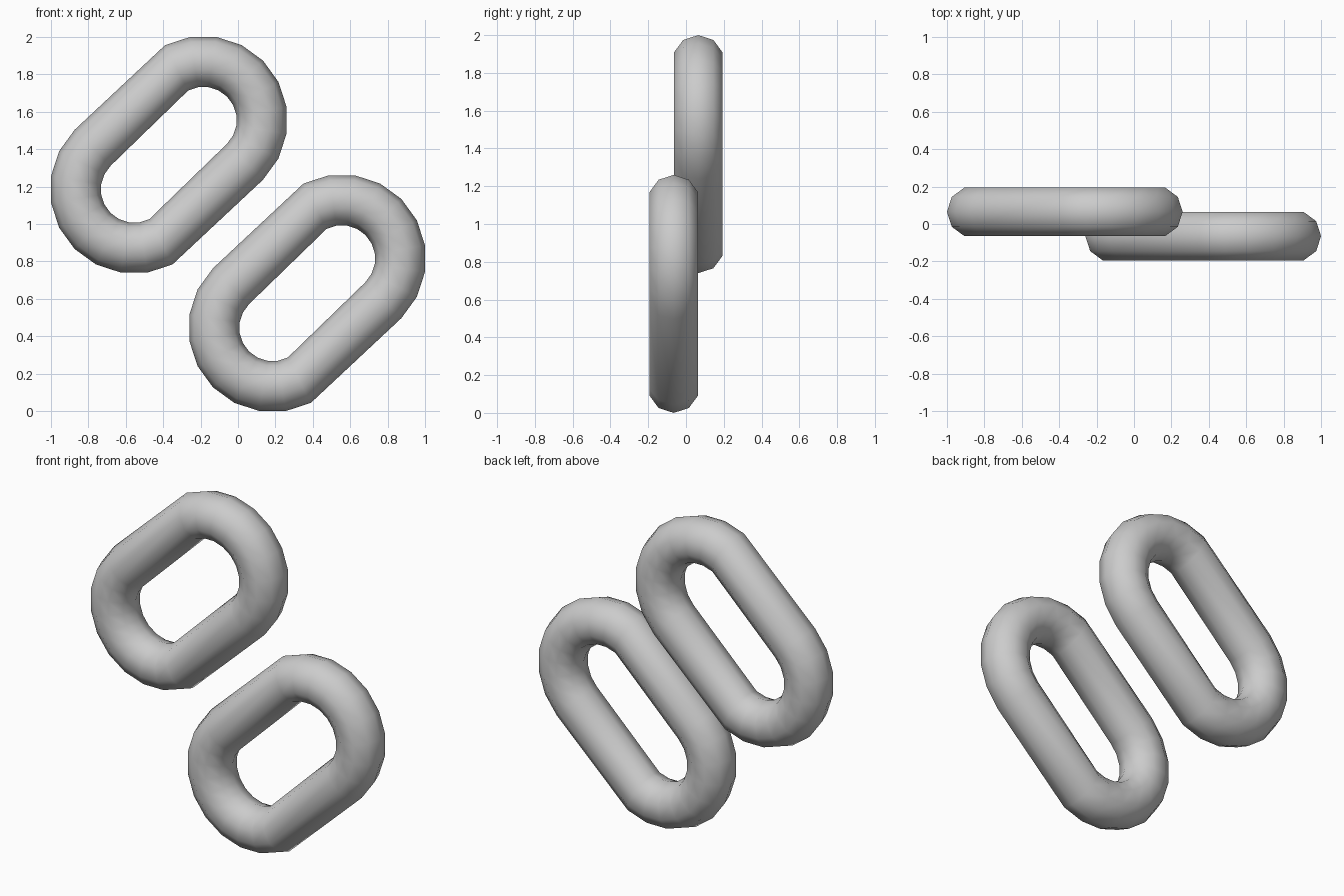
import bpy
from math import radians, cos, sin
from mathutils import Matrix

if "Cube" in bpy.data.objects:
    bpy.data.objects.remove(bpy.data.objects["Cube"])

MAJOR, MINOR = 0.3145, 0.136   # ring radius and tube radius
STRETCH = 0.185                # shift of each half along the diagonal


def chain_link(name, x, y, z):
    # A 20 x 10 torus, turned so a flat edge faces each axis and stood upright
    bpy.ops.mesh.primitive_torus_add(major_segments=20, minor_segments=10,
                                     major_radius=MAJOR, minor_radius=MINOR)
    link = bpy.context.object
    link.name = name
    link.data.transform(Matrix.Rotation(radians(90), 4, 'X') @
                        Matrix.Rotation(radians(9), 4, 'Z'))

    # Pull the two halves apart diagonally to make the long link
    for v in link.data.vertices:
        upper = v.co.x * cos(radians(36)) + v.co.z * sin(radians(36)) > 0
        s = STRETCH if upper else -STRETCH
        v.co.x += s
        v.co.z += s

    link.location = (x, y, z)
    bpy.ops.object.shade_smooth()
    return link


# Upper link sits behind, lower link in front
chain_link("upper_link", -0.37, 0.065, 1.37)
chain_link("lower_link", 0.37, -0.065, 0.63)
